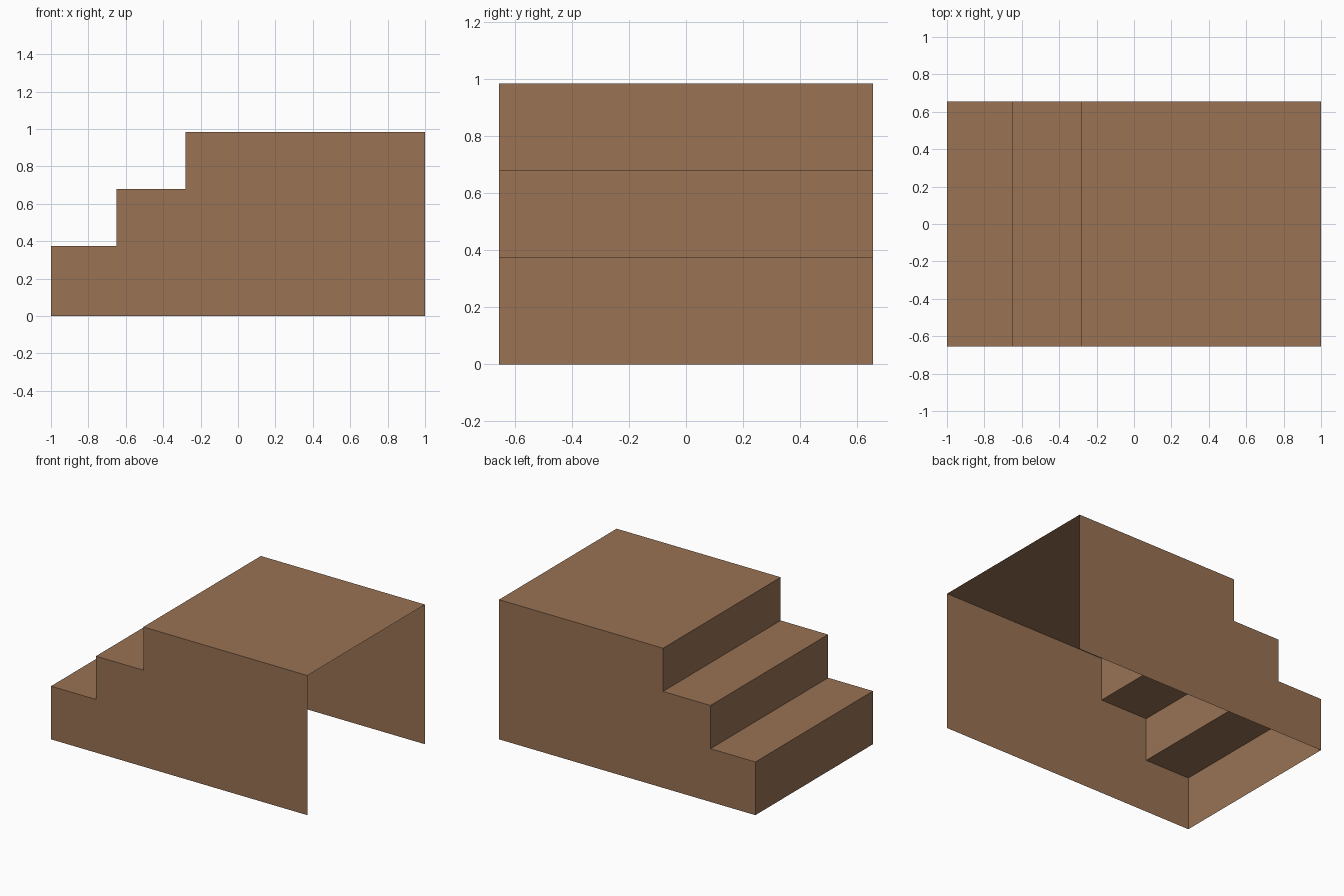
import bpy

if "Cube" in bpy.data.objects:
    bpy.data.objects.remove(bpy.data.objects["Cube"])

HALF_WIDTH = 0.655

# Stair outline seen from the front (x, z), from bottom left up to the platform edge
STEPS = [(-1, 0), (-1, 0.375), (-0.65, 0.375), (-0.65, 0.68),
         (-0.28, 0.68), (-0.28, 0.985), (1, 0.985)]

brown = bpy.data.materials.new("brown_wood")
brown.diffuse_color = (0.319, 0.168, 0.088, 1)
brown.use_nodes = True
brown.node_tree.nodes["Principled BSDF"].inputs["Base Color"].default_value = brown.diffuse_color


def add_panel(name, verts, faces):
    mesh = bpy.data.meshes.new(name)
    mesh.from_pydata(verts, [], faces)
    mesh.materials.append(brown)
    obj = bpy.data.objects.new(name, mesh)
    bpy.context.collection.objects.link(obj)
    return obj


# Treads, risers and platform: outline swept across the width, open below and at +x
n = len(STEPS)
verts = [(x, y, z) for y in (-HALF_WIDTH, HALF_WIDTH) for x, z in STEPS]
add_panel("treads_and_risers", verts,
          [(i, i + 1, n + i + 1, n + i) for i in range(n - 1)])

# Side walls: the closed outline, facing outwards
outline = STEPS + [(1, 0)]
for name, y in (("front_wall", -HALF_WIDTH), ("back_wall", HALF_WIDTH)):
    order = list(range(len(outline)))
    if y < 0:
        order.reverse()
    add_panel(name, [(x, y, z) for x, z in outline], [order])

# Check sweep direction so treads face up
for obj in bpy.data.objects:
    if obj.name == "treads_and_risers" and obj.data.polygons[1].normal.z < 0:
        obj.data.flip_normals()
